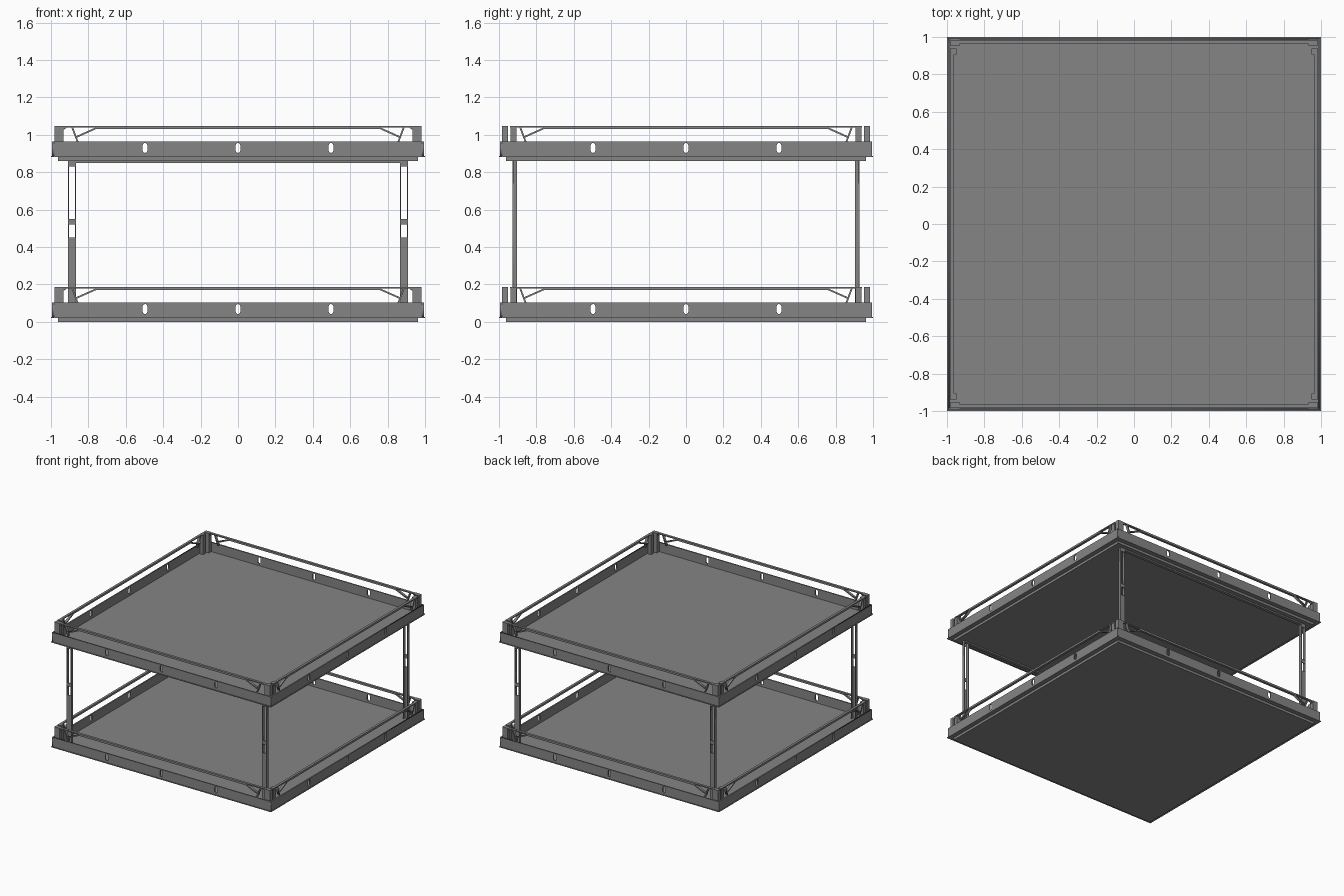
import bpy, math
from mathutils import Matrix, Vector

if "Cube" in bpy.data.objects:
    bpy.data.objects.remove(bpy.data.objects["Cube"])

grey = bpy.data.materials.new("steel grey")
grey.diffuse_color = (0.235, 0.235, 0.235, 1)
grey.use_nodes = True
grey.node_tree.nodes["Principled BSDF"].inputs["Base Color"].default_value = grey.diffuse_color


def box(name, lo, hi, turn=0):
    """Axis-aligned box between two corners, then turned about z."""
    x0, y0, z0 = lo
    x1, y1, z1 = hi
    v = [(x, y, z) for z in (z0, z1) for x, y in ((x0, y0), (x1, y0), (x1, y1), (x0, y1))]
    f = [(3, 2, 1, 0), (4, 5, 6, 7)] + [(i, (i + 1) % 4, (i + 1) % 4 + 4, i + 4) for i in range(4)]
    me = bpy.data.meshes.new(name)
    me.from_pydata(v, [], f)
    return add(name, me, Matrix.Rotation(turn, 4, 'Z'))


def add(name, me, mat):
    me.transform(mat)
    me.materials.clear()
    me.materials.append(grey)
    ob = bpy.data.objects.new(name, me)
    bpy.context.collection.objects.link(ob)
    return ob


def plate(name, loops, y, thick, turn=0):
    """Upright plate in the x-z plane at depth y; loops after the first are holes."""
    cu = bpy.data.curves.new(name, 'CURVE')
    cu.dimensions = '2D'
    cu.fill_mode = 'BOTH'
    cu.extrude = thick / 2
    for loop in loops:
        sp = cu.splines.new('POLY')
        sp.points.add(len(loop) - 1)
        for p, (u, w) in zip(sp.points, loop):
            p.co = (u, w, 0, 1)
        sp.use_cyclic_u = True
    tmp = bpy.data.objects.new(name + "_outline", cu)
    bpy.context.collection.objects.link(tmp)
    dg = bpy.context.evaluated_depsgraph_get()
    me = bpy.data.meshes.new_from_object(tmp.evaluated_get(dg))
    bpy.data.objects.remove(tmp)
    mat = (Matrix.Rotation(turn, 4, 'Z') @ Matrix.Translation((0, y, 0))
           @ Matrix.Rotation(math.pi / 2, 4, 'X'))
    return add(name, me, mat)


def rect(x0, z0, x1, z1):
    return [(x0, z0), (x1, z0), (x1, z1), (x0, z1)]


def slot(cx, z0, z1, r):
    """Upright slot with round ends."""
    pts = []
    for c, start in ((z1 - r, 0), (z0 + r, math.pi)):
        for i in range(7):
            a = start + math.pi * i / 6
            pts.append((cx + r * math.cos(a), c + r * math.sin(a)))
    return pts


def strip(a, b, w):
    """Slanted bar outline from a to b."""
    a, b = Vector(a), Vector(b)
    d = (b - a).normalized() * w / 2
    n = Vector((-d.y, d.x))
    return [tuple(p) for p in (a - n, b - n, b + n, a + n)]


def tray(prefix, z):
    parts = [box("base_panel", (-.963, -.963, 0), (.963, .963, .02)),
             box("floor_sheet", (-1, -1, .02), (1, 1, .026))]
    slots = [slot(x, .042, .095, .0125) for x in (-.497, 0, .497)]
    for k in range(4):
        t = k * math.pi / 2
        # slotted side wall and the rail above it
        parts.append(plate("side_wall", [rect(-.995, .024, .995, .102)] + slots, -.99, .01, t))
        parts.append(box("rail", (-.76, -.982, .171), (.76, -.962, .187), t))
        for s in (-1, 1):
            # rail end, brace and leg of the corner bracket
            x0, x1 = sorted((s * .76, s * .94))
            parts.append(box("rail_end", (x0, -.982, .179), (x1, -.962, .187), t))
            parts.append(plate("brace", [strip((s * .865, .127), (s * .755, .176), .009)], -.972, .02, t))
            parts.append(plate("bracket_leg", [strip((s * .888, .183), (s * .857, .1), .009)], -.972, .02, t))
            parts.append(plate("bracket_gusset", [strip((s * .932, .168), (s * .915, .183), .006)], -.972, .02, t))
    # corner uprights: outer block and inner block
    for sx in (-1, 1):
        for sy in (-1, 1):
            for name, xa, xb, ya, yb in (("corner_post", .932, .98, .953, .985),
                                         ("corner_inner_post", .95, .98, .905, .938)):
                x = sorted((sx * xa, sx * xb))
                y = sorted((sy * ya, sy * yb))
                parts.append(box(name, (x[0], y[0], .026), (x[1], y[1], .187)))
    for ob in parts:
        ob.name = prefix + "_" + ob.name
        ob.location.z = z


tray("lower", 0)
tray("upper", .861)

# channel legs with open windows, and the beams joining them
for sy, turn in ((-1, 0), (1, math.pi)):
    for s in (-1, 1):
        c = s * .888
        x0, x1 = c - .022, c + .022
        windows = [rect(c - .016, .45, c + .016, .52), rect(c - .016, .55, c + .016, .83)]
        plate("leg_web", [rect(x0, .026, x1, .865)] + windows, -.925, .006, turn)
        for x in (x0, x1 - .006):
            box("leg_flange", (x, -.928, .026), (x + .006, -.903, .865), turn)
    box("cross_beam", (-.91, -.928, .85), (.91, -.903, .868), turn)
